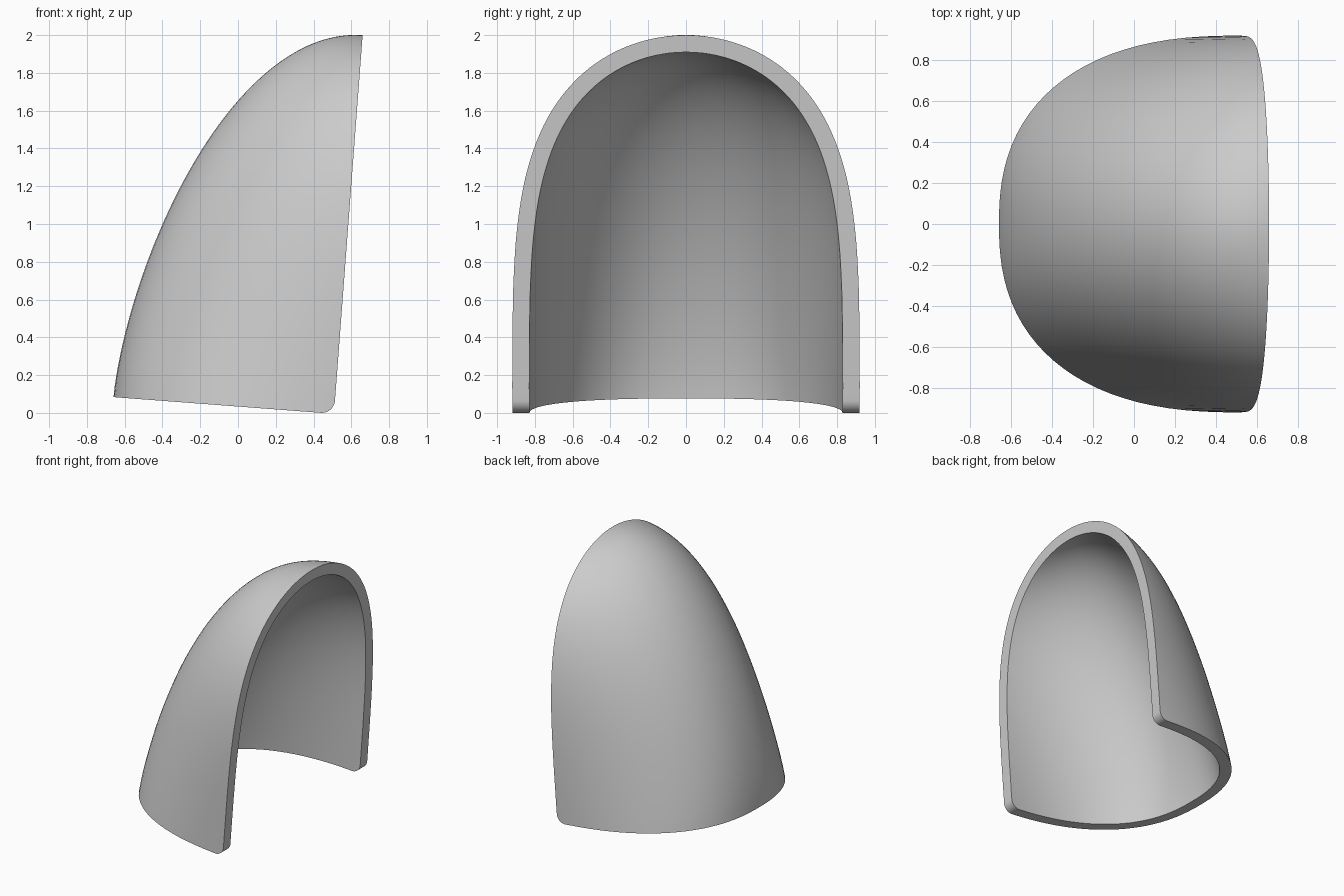
import bpy, bmesh, math
from mathutils import Matrix

old = bpy.data.objects.get("Cube")
if old:
    bpy.data.objects.remove(old, do_unlink=True)

HEIGHT, DEPTH, HALF_WIDTH, WALL, CORNER = 2.01, 1.173, 0.92, 0.09, 0.07
RINGS, SEGMENTS = 56, 96


def make_object(name, bm):
    bmesh.ops.recalc_face_normals(bm, faces=bm.faces)
    mesh = bpy.data.meshes.new(name)
    bm.to_mesh(mesh)
    bm.free()
    obj = bpy.data.objects.new(name, mesh)
    bpy.context.collection.objects.link(obj)
    return obj


def power(value, exponent):
    return math.copysign(abs(value) ** exponent, value)


def dome_ring(bm, s):
    """Rounded cross-section at height fraction s, its centre moving past the opening higher up."""
    rise = max(s, 0)
    n = 2 + 0.4 * (1 - rise) ** 2
    back = DEPTH * math.sqrt(1 - rise ** 1.58)
    centre = 0.7 * rise * back
    depth = back + centre
    # Widen the ring so that it meets the front arch at the opening
    arch = HALF_WIDTH * math.sqrt(1 - rise ** 4.1)
    width = arch / (1 - (centre / depth) ** n) ** (1 / n)
    ring = []
    for i in range(SEGMENTS):
        a = 2 * math.pi * (i + 0.5) / SEGMENTS
        ring.append(bm.verts.new((centre + depth * power(math.cos(a), 2 / n),
                                  width * power(math.sin(a), 2 / n), HEIGHT * s)))
    return ring


# Full dome skin, running a little below the rim so it can be trimmed
bm = bmesh.new()
heights = [-0.1] + [math.sin(math.pi / 2 * k / RINGS) for k in range(RINGS)]
rings = [dome_ring(bm, s) for s in heights]
for low, high in zip(rings, rings[1:]):
    for i in range(SEGMENTS):
        j = (i + 1) % SEGMENTS
        bm.faces.new((low[i], low[j], high[j], high[i]))
tip = bm.verts.new((0, 0, HEIGHT))
for i in range(SEGMENTS):
    bm.faces.new((rings[-1][i], rings[-1][(i + 1) % SEGMENTS], tip))
shell = make_object("half_dome_shell", bm)

# Trimming block: flat front and base, joined by a rounded corner
bm = bmesh.new()
front = -0.002
profile = [(front, 3), (-2, 3), (-2, 0)]
for k in range(13):
    a = math.pi / 2 * k / 12
    profile.append((front - CORNER + CORNER * math.sin(a), CORNER - CORNER * math.cos(a)))
face = bm.faces.new([bm.verts.new((x, -2, z)) for x, z in profile])
extruded = bmesh.ops.extrude_face_region(bm, geom=[face])["geom"]
bmesh.ops.translate(bm, vec=(0, 4, 0),
                    verts=[v for v in extruded if isinstance(v, bmesh.types.BMVert)])
cutter = make_object("trimming_block", bm)
cutter.hide_render = True

# Wall thickness, then trim to the half dome
solid = shell.modifiers.new("wall", "SOLIDIFY")
solid.thickness = WALL
solid.offset = -1
trim = shell.modifiers.new("trim", "BOOLEAN")
trim.operation = "INTERSECT"
trim.solver = "EXACT"
trim.object = cutter

bpy.ops.object.select_all(action="DESELECT")
shell.select_set(True)
bpy.context.view_layer.objects.active = shell
for name in ("wall", "trim"):
    bpy.ops.object.modifier_apply(modifier=name)
bpy.data.objects.remove(cutter, do_unlink=True)

# Lean the shell forward and set it on the ground
shell.data.transform(Matrix.Translation((0.51, 0, -0.005)) @ Matrix.Rotation(math.radians(4.33), 4, "Y"))
bpy.ops.object.shade_smooth_by_angle(angle=math.radians(35))

# Plain grey finish
grey = bpy.data.materials.new("light_grey")
grey.use_nodes = True
colour = (0.6, 0.6, 0.6, 1)
grey.diffuse_color = colour
grey.node_tree.nodes["Principled BSDF"].inputs["Base Color"].default_value = colour
shell.data.materials.clear()
shell.data.materials.append(grey)
for p in shell.data.polygons:
    p.material_index = 0
